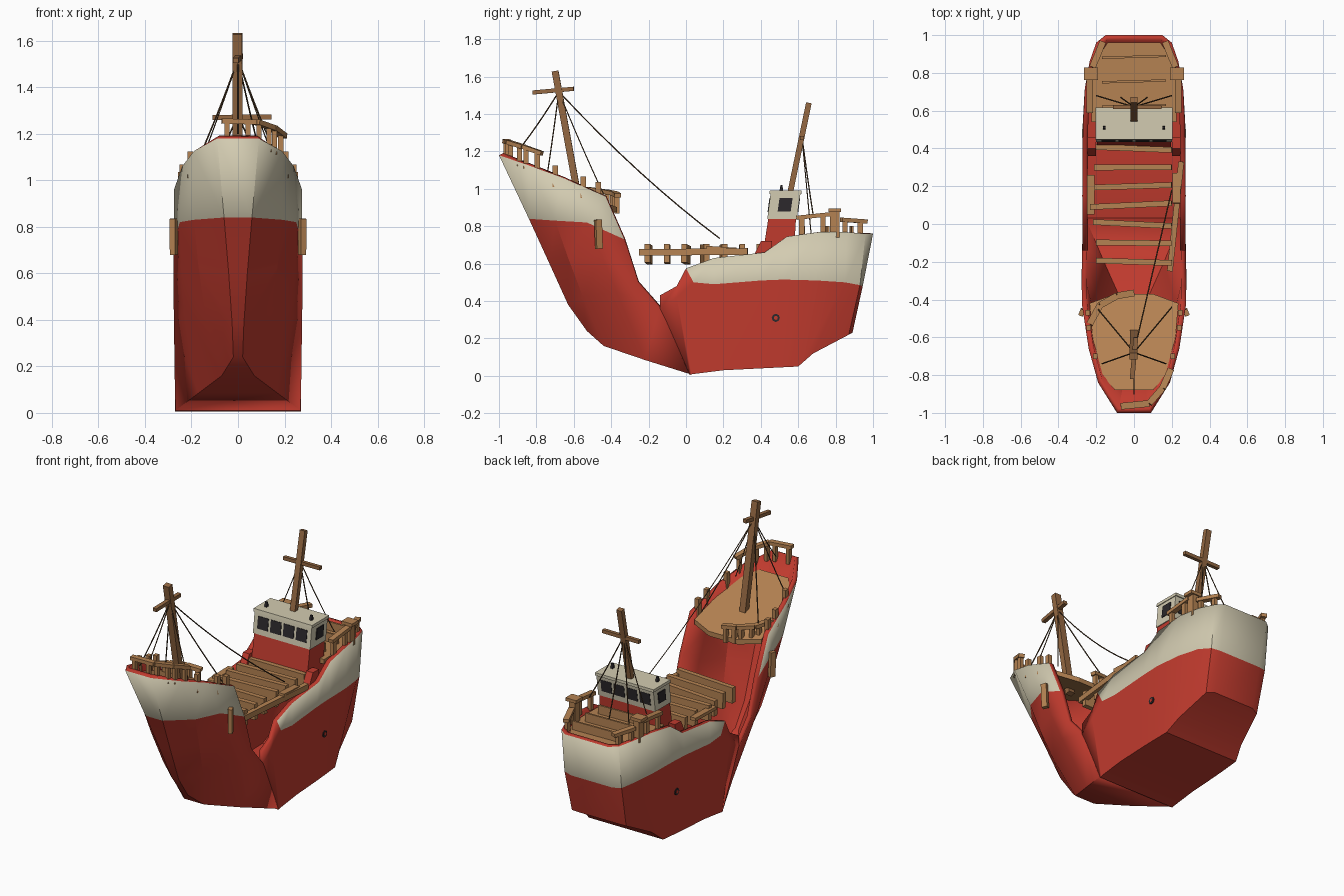
import bpy, bmesh, math, random
from mathutils import Vector

random.seed(4)
cube = bpy.data.objects.get("Cube")
if cube:
    bpy.data.objects.remove(cube, do_unlink=True)


def material(name, rgb):
    m = bpy.data.materials.new(name)
    m.use_nodes = True
    m.diffuse_color = (*rgb, 1)
    m.node_tree.nodes["Principled BSDF"].inputs["Base Color"].default_value = (*rgb, 1)
    return m


RED = material("hull red", (0.53, 0.043, 0.027))
CREAM = material("cream paint", (0.65, 0.6, 0.44))
WOOD = material("deck wood", (0.46, 0.225, 0.085))
POLE = material("mast wood", (0.3, 0.14, 0.055))
DARK = material("dark glass", (0.025, 0.022, 0.025))
ROPE = material("rope", (0.1, 0.055, 0.025))


def finish(name, bm, mats):
    bmesh.ops.recalc_face_normals(bm, faces=bm.faces)
    mesh = bpy.data.meshes.new(name)
    bm.to_mesh(mesh)
    bm.free()
    ob = bpy.data.objects.new(name, mesh)
    bpy.context.collection.objects.link(ob)
    for m in mats:
        mesh.materials.append(m)
    return ob


def extrude(name, pts, vec, mat):
    """Polygon of 3D points pushed along a vector."""
    bm = bmesh.new()
    face = bm.faces.new([bm.verts.new(p) for p in pts])
    new = bmesh.ops.extrude_face_region(bm, geom=[face])["geom"]
    bmesh.ops.translate(bm, vec=vec, verts=[v for v in new if isinstance(v, bmesh.types.BMVert)])
    return finish(name, bm, [mat])


def prism(name, profile, x0, x1, mat):
    """Side profile (y, z) stretched across x."""
    return extrude(name, [(x0, y, z) for y, z in profile], (x1 - x0, 0, 0), mat)


def beam(name, a, b, w, h, mat=WOOD):
    a, b = Vector(a), Vector(b)
    bm = bmesh.new()
    bmesh.ops.create_cube(bm, size=1)
    bmesh.ops.scale(bm, vec=(w, h, (b - a).length), verts=bm.verts)
    ob = finish(name, bm, [mat])
    ob.location = (a + b) / 2
    ob.rotation_euler = (b - a).to_track_quat('Z', 'Y').to_euler()
    return ob


def rope(name, a, b, sag=0.02):
    curve = bpy.data.curves.new(name, 'CURVE')
    curve.dimensions = '3D'
    curve.bevel_depth = 0.0035
    curve.bevel_resolution = 0
    line = curve.splines.new('POLY')
    line.points.add(8)
    for i, p in enumerate(line.points):
        t = i / 8
        q = Vector(a).lerp(Vector(b), t) - Vector((0, 0, 4 * sag * t * (1 - t)))
        p.co = (*q, 1)
    curve.materials.append(ROPE)
    bpy.context.collection.objects.link(bpy.data.objects.new(name, curve))


def shell(name, ribs, closed, cream):
    """Mirrored hull plating through ribs of (y, z, half width), keel edge first."""
    bm = bmesh.new()
    sides = [[[bm.verts.new((s * x, y, z)) for y, z, x in rib] for rib in ribs] for s in (1, -1)]
    rows = len(ribs[0]) - 1
    for i in range(len(ribs) - 1):
        for g in sides:
            for j in range(rows):
                f = bm.faces.new([g[i][j], g[i + 1][j], g[i + 1][j + 1], g[i][j + 1]])
                f.material_index = 0 if j == rows - 1 and i >= cream else 1
        l, r = sides
        bm.faces.new([l[i][0], l[i + 1][0], r[i + 1][0], r[i][0]]).material_index = 1
    l, r = sides[0][closed], sides[1][closed]
    for j in range(rows):
        f = bm.faces.new([l[j], l[j + 1], r[j + 1], r[j]])
        f.material_index = 0 if j == rows - 1 else 1
    ob = finish(name, bm, [CREAM, RED])
    # make sure the plating faces outward
    mid = sum((v.co for v in ob.data.vertices), Vector()) / len(ob.data.vertices)
    if sum(p.area * p.normal.dot(p.center - mid) for p in ob.data.polygons) < 0:
        ob.data.flip_normals()
    bpy.ops.object.select_all(action='DESELECT')
    ob.select_set(True)
    bpy.context.view_layer.objects.active = ob
    bpy.ops.object.shade_smooth_by_angle(angle=math.radians(24))
    mod = ob.modifiers.new("plating", 'SOLIDIFY')
    mod.thickness, mod.offset = 0.028, -1
    mod.material_offset = mod.material_offset_rim = 1
    return ob


# Broken hull: raised bow half and level stern half
shell("bow_hull", [
    [(-.53, .24, .02), (-.63, .38, .025), (-.73, .6, .04), (-.84, .84, .06), (-1, 1.18, .09)],
    [(-.44, .16, .07), (-.55, .42, .14), (-.63, .63, .17), (-.7, .83, .19), (-.84, 1.125, .19)],
    [(-.22, .085, .17), (-.37, .45, .23), (-.45, .64, .245), (-.53, .82, .25), (-.66, 1.06, .24)],
    [(.02, .01, .27), (-.14, .36, .275), (-.26, .5, .277), (-.33, .73, .277), (-.43, .96, .275)],
], 0, 0)
shell("stern_hull", [
    [(.02, .005, .27), (-.14, .36, .272), (-.14, .43, .272)],
    [(.03, .008, .27), (-.05, .42, .272), (-.05, .48, .272)],
    [(.04, .01, .27), (.04, .5, .273), (0, .575, .273)],
    [(.2, .03, .27), (.15, .49, .274), (.15, .63, .274)],
    [(.4, .04, .268), (.4, .51, .272), (.42, .66, .272)],
    [(.5, .045, .265), (.52, .515, .272), (.54, .745, .27)],
    [(.6, .05, .26), (.7, .51, .262), (.72, .77, .26)],
    [(.68, .12, .235), (.85, .5, .235), (.86, .768, .235)],
    [(.87, .22, .19), (.93, .485, .2), (.96, .76, .2)],
    [(.89, .23, .14), (.945, .48, .145), (1, .76, .15)],
], 9, 2)

# Decks
bow_edge = [(.235, -.42), (.22, -.6), (.17, -.8), (.1, -.88)]
outline = [(.1, -.37)] + bow_edge + [(-x, y) for x, y in reversed(bow_edge)] + [(-.1, -.37)]
extrude("bow_deck", [(x, y, .73 - .385 * y) for x, y in outline], (0, 0, .03), WOOD)
stern_edge = [(.225, .54), (.225, .72), (.2, .87), (.14, .96)]
outline = stern_edge + [(-x, y) for x, y in reversed(stern_edge)]
extrude("stern_deck", [(x, y, .715) for x, y in outline], (0, 0, .03), WOOD)
for i in range(7):
    y = -.2 + i * .1
    tilt = random.uniform(-.012, .012)
    left = -.2 - random.uniform(0, .04) * (y > -.1)
    beam("main_deck_plank", (left, y - tilt, .648 + tilt / 3), (.2, y + tilt, .655), .03, .099)
for i in range(3):
    y = .62 + i * .13
    beam("stern_plank", (-.17, y, .75), (.17, y + .01, .75), .012, .1)
beam("loose_side_beam", (.19, -.25, .66), (.25, .33, .665), .03, .035)
beam("broken_side_rail", (.225, .11, .685), (.225, .27, .675), .04, .02)
beam("broken_side_rail", (-.23, .05, .67), (-.23, .26, .675), .04, .02)

# Wheelhouse
prism("cabin_base", [(.405, .62), (.575, .62), (.588, .84), (.44, .84)], -.195, .195, RED)
prism("cabin_top", [(.435, .84), (.592, .84), (.612, .975), (.452, .975)], -.2, .2, CREAM)
prism("cabin_roof", [(.445, .972), (.618, .972), (.618, .99), (.448, .99)], -.205, .205, CREAM)
for s in (1, -1):
    prism("side_step", [(.36, .64), (.45, .64), (.46, .72), (.4, .72)], s * .2, s * .245, RED)
    prism("side_window", [(.49, .88), (.56, .88), (.57, .95), (.5, .95)], s * .199, s * .205, DARK)
    prism("roof_lamp", [(.5, .99), (.52, .99), (.515, 1.02), (.505, 1.02)], s * .15, s * .165, DARK)
for i in range(4):
    x = -.172 + i * .09
    for name, low, high in (("front_window", .436, .446), ("rear_window", .594, .604)):
        prism(name, [(low, .875), (low + .006, .875), (high + .006, .95), (high, .95)], x, x + .074, DARK)

# Masts and cross arms
beam("bow_mast", (0, -.57, .92), (-.003, -.7, 1.63), .042, .036, POLE)
beam("bow_cross_arm", (-.01, -.82, 1.515), (.01, -.6, 1.535), .025, .022, POLE)
beam("stern_mast", (0, .555, .97), (0, .657, 1.46), .036, .03, POLE)
beam("stern_cross_arm", (-.11, .62, 1.27), (.145, .62, 1.272), .022, .022, POLE)

# Rigging
head = (0, -.68, 1.52)
rope("long_stay", head, (.2, .18, .735), .035)
for end in ((0, -.9, 1.2), (-.17, -.74, 1.09), (.17, -.74, 1.09), (-.2, -.44, .97), (.2, -.44, .97)):
    rope("bow_stay", head, end, .01)
for s in (1, -1):
    rope("stern_stay", (0, .62, 1.28), (s * .2, .68, .86), .01)
    rope("stern_back_stay", (0, .62, 1.28), (s * .07, .67, .75), .005)


def railing(name, pts, drop, w=.035):
    """Boards joining points, with posts under each board."""
    for a, b in zip(pts, pts[1:]):
        a, b = Vector(a), Vector(b)
        beam(name + "_board", a, b, w, .022)
        for t in (.15, .75):
            p = a.lerp(b, t)
            beam(name + "_post", p, p - Vector((0, 0, drop)), .022, .028)


# Railings
railing("bow_rail", [(-.07, -.965, 1.255), (.08, -.95, 1.25), (.15, -.87, 1.225), (.195, -.77, 1.19)], .11)
railing("bow_aft_rail", [(-.235, -.53, 1.0), (-.18, -.43, .985), (-.09, -.38, .975), (0, -.365, .965)], .1)
for s in (1, -1):
    railing("stern_side_rail", [(s * .235, .59, .845), (s * .235, .78, .865)], .1)
    railing("stern_corner_rail", [(s * .22, .83, .835), (s * .165, .965, .825)], .08)
    beam("rail_end_block", (s * .19, .795, .885), (s * .265, .795, .885), .065, .02)
    beam("rail_end_post", (s * .225, .795, .74), (s * .225, .795, .885), .04, .05)
    for x, y in ((.205, -.7), (.24, -.55), (.245, -.47)):
        beam("bow_post", (s * x, y, .74 - .385 * y), (s * x, y, .855 - .385 * y), .025, .03)
    # Fenders and porthole on the hull sides
    beam("fender", (s * .275, -.465, .68), (s * .277, -.47, .835), .025, .035)
    ring = [(.48 + .022 * math.cos(a * math.pi / 4), .31 + .022 * math.sin(a * math.pi / 4)) for a in range(8)]
    prism("porthole", ring, s * .266, s * .274, DARK)
    prism("porthole_centre", [(.48 + (y - .48) / 2, .31 + (z - .31) / 2) for y, z in ring], s * .27, s * .276, RED)
